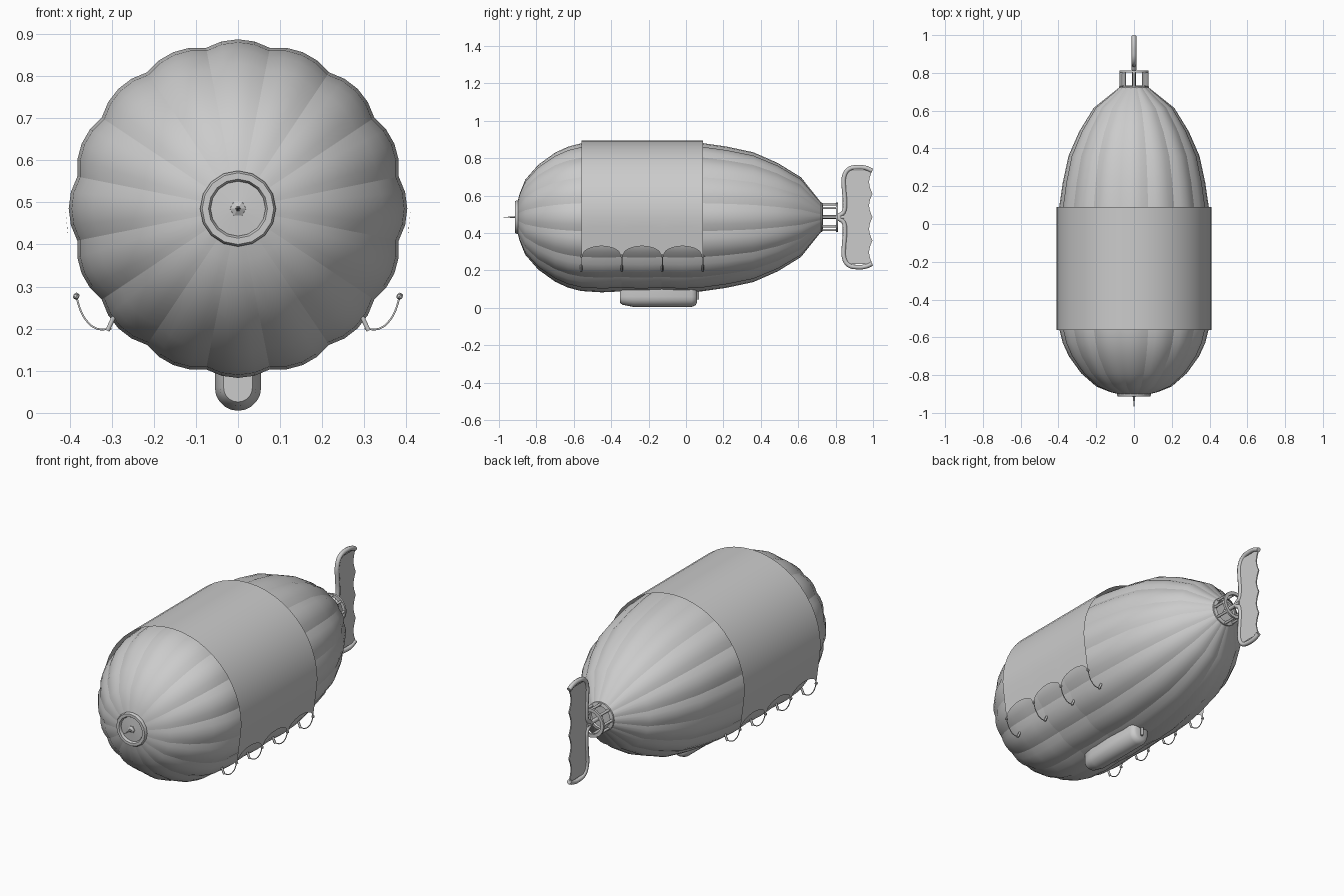
import bpy, bmesh, math
from mathutils import Vector

if "Cube" in bpy.data.objects:
    bpy.data.objects.remove(bpy.data.objects["Cube"])

CZ = 0.485                      # height of the airship's axis
grey = bpy.data.materials.new("light_grey")
grey.diffuse_color = (0.6, 0.6, 0.6, 1)
grey.use_nodes = True
grey.node_tree.nodes["Principled BSDF"].inputs["Base Color"].default_value = grey.diffuse_color


def finish(name, bm, angle=35):
    bmesh.ops.remove_doubles(bm, verts=bm.verts, dist=1e-6)
    me = bpy.data.meshes.new(name)
    bm.to_mesh(me)
    bm.free()
    ob = bpy.data.objects.new(name, me)
    bpy.context.collection.objects.link(ob)
    me.materials.append(grey)
    if angle:
        bpy.ops.object.select_all(action='DESELECT')
        ob.select_set(True)
        bpy.context.view_layer.objects.active = ob
        bpy.ops.object.shade_smooth_by_angle(angle=math.radians(angle))
    return ob


def loft(bm, rings, closed=True, caps=False):
    rows = [[bm.verts.new(p) for p in r] for r in rings]
    n = len(rows[0])
    for a, b in zip(rows, rows[1:]):
        for i in range(n if closed else n - 1):
            j = (i + 1) % n
            bm.faces.new((a[i], b[i], b[j], a[j]))
    if caps:
        bm.faces.new(rows[0])
        bm.faces.new(rows[-1][::-1])
    return rows


def circle(y, r, n):
    return [(r * math.cos(2 * math.pi * i / n), y, CZ + r * math.sin(2 * math.pi * i / n))
            for i in range(n)]


def lathe(name, profile, n=16, angle=35):
    bm = bmesh.new()
    loft(bm, [circle(y, max(r, 1e-5), n) for y, r in profile])
    bmesh.ops.recalc_face_normals(bm, faces=bm.faces)
    return finish(name, bm, angle)


def tube(name, points, radius, res=2, smooth=True):
    cu = bpy.data.curves.new(name, 'CURVE')
    cu.dimensions = '3D'
    cu.bevel_depth, cu.bevel_resolution, cu.use_fill_caps = radius, res, True
    cu.resolution_u = 4
    if smooth:
        sp = cu.splines.new('BEZIER')
        sp.bezier_points.add(len(points) - 1)
        for bp, p in zip(sp.bezier_points, points):
            bp.co = p
            bp.handle_left_type = bp.handle_right_type = 'AUTO'
    else:
        sp = cu.splines.new('POLY')
        sp.points.add(len(points) - 1)
        for q, p in zip(sp.points, points):
            q.co = (*p, 1)
    ob = bpy.data.objects.new(name, cu)
    bpy.context.collection.objects.link(ob)
    cu.materials.append(grey)
    bpy.ops.object.select_all(action='DESELECT')
    ob.select_set(True)
    bpy.context.view_layer.objects.active = ob
    bpy.ops.object.convert(target='MESH')


# Envelope: 16 bulging gores, creased between them and pinched by the belly straps
profile = [(-0.90, .085), (-0.89, .125), (-0.86, .20), (-0.79, .28), (-0.70, .345), (-0.63, .377),
           (-0.56, .395), (-0.45, .402), (-0.345, .397), (-0.24, .402), (-0.13, .397),
           (-0.02, .402), (0.09, .396), (0.22, .377), (0.36, .347), (0.49, .29),
           (0.615, .213), (0.725, .075)]
SEG = 4
N = 16 * SEG


def gore_ring(y, r):
    pts = []
    for i in range(N):
        t = (i % SEG) / SEG * 2 - 1          # -1 on the crease, 0 on the bulge
        a = 2 * math.pi * (i / N) + math.pi / 16
        rr = r * (1 - 0.032 * t * t)
        pts.append((rr * math.cos(a), y, CZ + rr * math.sin(a)))
    return pts


bm = bmesh.new()
rows = loft(bm, [gore_ring(y, r) for y, r in profile], caps=True)
bmesh.ops.recalc_face_normals(bm, faces=bm.faces)
crease = {v for row in rows for v in row[::SEG]}
pinch = {v for k in (8, 10) for v in rows[k]}
for f in bm.faces:
    f.smooth = len(f.verts) == 4
for e in bm.edges:
    a, b = e.verts
    along = abs(a.co.y - b.co.y) > 1e-4
    if (along and a in crease) or (a in pinch and b in pinch):
        e.smooth = False
finish("envelope", bm, 0)

# Cover sheet draped over the envelope, scalloped along its lower edges
Y0, Y1 = -0.56, 0.09
STEP = (Y1 - Y0) / 3
bm = bmesh.new()
rings = []
for i in range(37):
    t = i / 12
    y = Y0 + STEP * t
    f = t - math.floor(t + 1e-9)
    low = 0.272 + 0.058 * math.sqrt(max(0.0, 1 - (2 * f - 1) ** 2))
    drop = []
    for k in range(4):
        z = low + (0.47 - low) * k / 4
        drop.append((0.41 - 0.027 * (0.47 - z) / 0.2, z))
    arc = [(0.41 * math.cos(math.pi * k / 24), CZ + 0.41 * math.sin(math.pi * k / 24))
           for k in range(25)]
    section = drop + arc + [(-x, z) for x, z in reversed(drop)]
    rings.append([(x, y, z) for x, z in section])
loft(bm, rings, closed=False)
bmesh.ops.recalc_face_normals(bm, faces=bm.faces)
finish("cover_sheet", bm)

# Ropes tying the sheet corners to the envelope, with eyelets and cleats
for s in (-1, 1):
    for k in range(4):
        y = Y0 + STEP * k
        tube("tie_rope", [(s * .384, y, .285), (s * .380, y, .262), (s * .362, y, .222),
                          (s * .335, y, .20), (s * .30, y, .20)], 0.0025, 1)
        bm = bmesh.new()
        bmesh.ops.create_icosphere(bm, subdivisions=1, radius=0.009)
        bmesh.ops.translate(bm, verts=bm.verts, vec=(s * .384, y, .277))
        finish("eyelet", bm)
        tube("cleat", [(s * .31, y, .195), (s * .295, y, .228)], 0.006, 1, False)

# Nose ring, recessed disc and spike
lathe("nose_ring", [(-.885, .088), (-.905, .090), (-.914, .085), (-.914, .070), (-.905, .065),
                    (-.885, .065)], 16, 50)
lathe("nose_disc", [(-.901, .066), (-.906, 0)], 16)
lathe("nose_spike", [(-.90, .020), (-.908, .019), (-.915, .006), (-.98, 0)], 6, 20)

# Tail cage: bars between two rings
lathe("tail_base_ring", [(.715, .080), (.728, .078), (.732, .06), (.715, .05)], 16)
lathe("tail_end_ring", [(.802, .078), (.813, .078), (.813, .060), (.802, .060), (.802, .078)], 16)
for k in range(8):
    a = math.pi / 4 * k
    x, z = .069 * math.cos(a), CZ + .069 * math.sin(a)
    tube("tail_bar", [(x, .715, z), (x, .811, z)], 0.007, 1, False)
tube("tail_stem", [(0, .72, CZ), (0, .845, CZ)], 0.011, 2, False)

# Tail fin: bent frame tube and a scalloped membrane
half = [(.815, 0), (.842, .025), (.850, .075), (.845, .15), (.845, .215), (.868, .255),
        (.92, .267), (.965, .262), (.995, .248)]
spine = [(0, y, CZ - h) for y, h in reversed(half)] + [(0, y, CZ + h) for y, h in half[1:]]
tube("fin_frame", spine, 0.012)
scallop = []
for k in range(33):
    h = .25 - .5 * k / 32
    f = (k % 8) / 8
    scallop.append((0, 0.997 - 0.018 * math.sin(math.pi * f), CZ + h))
bm = bmesh.new()
# strips run from the frame to the trailing edge
left = []
for _, _, z in scallop:
    h = abs(z - CZ)
    for (ya, ha), (yb, hb) in zip(half, half[1:]):
        if ha <= h <= hb:
            left.append((0, ya + (yb - ya) * (h - ha) / (hb - ha), z))
            break
for off in (-.003, .003):
    loft(bm, [[(off, p[1], p[2]) for p in left], [(off, p[1], p[2]) for p in scallop]],
         closed=False)
loft(bm, [[(o, p[1], p[2]) for p in scallop] for o in (-.003, .003)], closed=False)
bmesh.ops.remove_doubles(bm, verts=bm.verts, dist=1e-6)
bmesh.ops.recalc_face_normals(bm, faces=bm.faces)
finish("fin_membrane", bm)

# Gondola: U-shaped hull with tapered ends
bm = bmesh.new()
rings = []
for y, s in ((-.352, .62), (-.34, .78), (-.28, 1), (.03, 1), (.05, .86), (.058, .62)):
    arc = [(.055 * s * math.cos(math.pi * k / 10), .060 - .055 * s * math.sin(math.pi * k / 10))
           for k in range(11)]
    section = [(.055 * s, .11)] + arc + [(-.055 * s, .11)]
    rings.append([(x, y, z) for x, z in section])
loft(bm, rings, caps=True)
bmesh.ops.recalc_face_normals(bm, faces=bm.faces)
finish("gondola", bm, 40)
tube("gondola_post", [(0, .064, .045), (0, .064, .10)], 0.007, 1, False)
